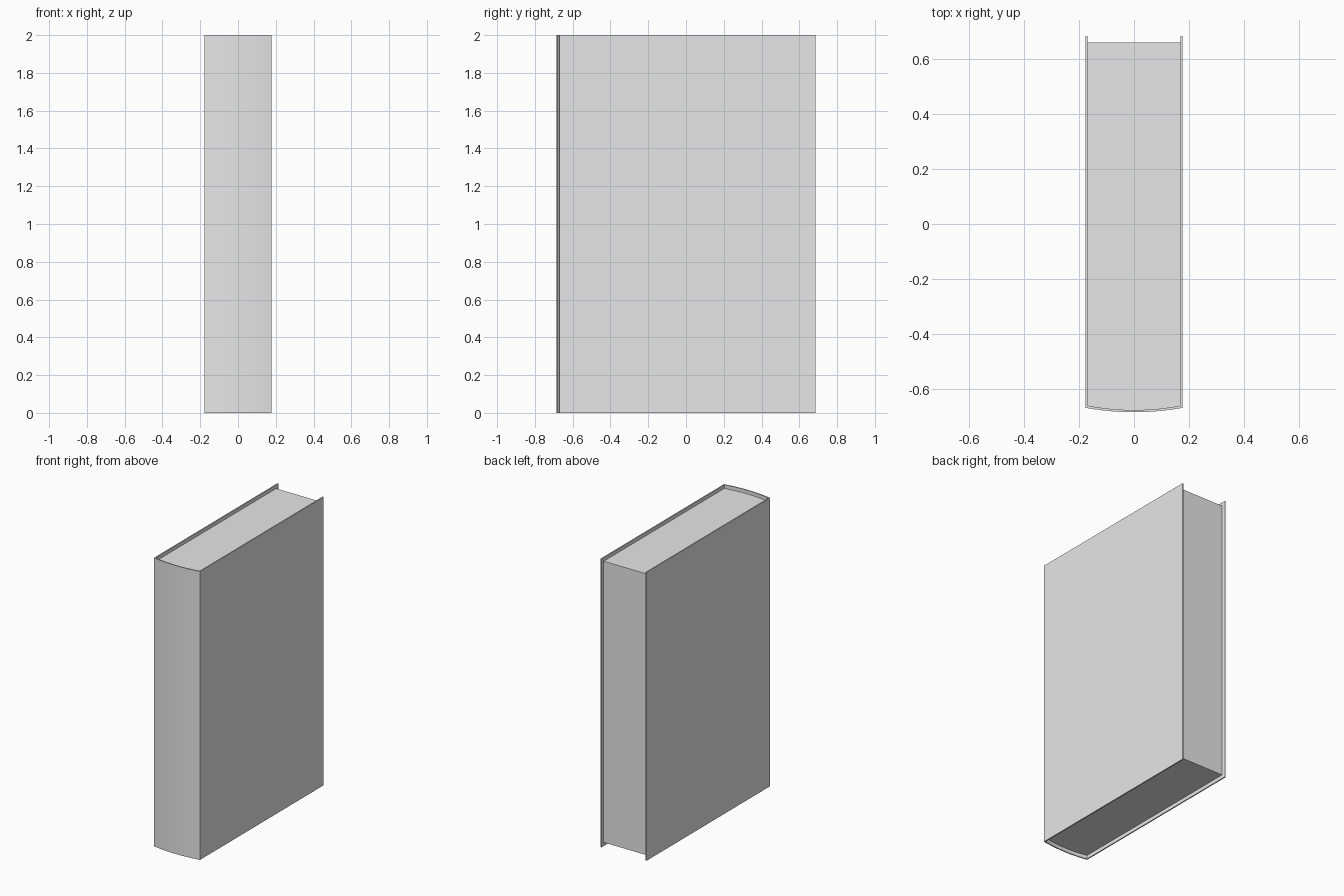
import bpy
import bmesh

cube = bpy.data.objects.get("Cube")
if cube:
    bpy.data.objects.remove(cube, do_unlink=True)

HEIGHT, HALF_W, BOARD = 2.0, 0.177, 0.008
FRONT, BACK, BULGE = -0.685, 0.685, 0.016
INSET = 0.025          # how far the pages sit inside the cover edges
SEGMENTS = 12          # facets across the rounded spine

grey = bpy.data.materials.new("plain grey")
grey.use_nodes = True
colour = (0.8, 0.8, 0.8, 1.0)
grey.diffuse_color = colour
grey.node_tree.nodes["Principled BSDF"].inputs["Base Color"].default_value = colour


def u_profile(half_w, front, back):
    """U-shaped outline: back edge, shallow spine curve, back edge."""
    curve = []
    for i in range(SEGMENTS + 1):
        t = 2 * i / SEGMENTS - 1
        curve.append((half_w * t, front + BULGE * t * t))
    return [(-half_w, back)] + curve + [(half_w, back)]


def extrude_profile(name, build, z0, z1):
    """Fill a flat profile at z0 and extrude it up to z1."""
    bm = bmesh.new()
    faces = build(bm, z0)
    result = bmesh.ops.extrude_face_region(bm, geom=faces, use_keep_orig=True)
    top = [v for v in result["geom"] if isinstance(v, bmesh.types.BMVert)]
    bmesh.ops.translate(bm, verts=top, vec=(0, 0, z1 - z0))
    bmesh.ops.recalc_face_normals(bm, faces=bm.faces)
    mesh = bpy.data.meshes.new(name)
    bm.to_mesh(mesh)
    bm.free()
    mesh.materials.append(grey)
    obj = bpy.data.objects.new(name, mesh)
    bpy.context.collection.objects.link(obj)
    return obj


inner = u_profile(HALF_W - BOARD, FRONT + BOARD, BACK)
outer = u_profile(HALF_W, FRONT, BACK)


def cover_section(bm, z):
    a = [bm.verts.new((x, y, z)) for x, y in outer]
    b = [bm.verts.new((x, y, z)) for x, y in inner]
    return [bm.faces.new((a[i], a[i + 1], b[i + 1], b[i]))
            for i in range(len(a) - 1)]


def page_section(bm, z):
    pts = u_profile(HALF_W - BOARD, FRONT + BOARD, BACK - INSET)
    return [bm.faces.new([bm.verts.new((x, y, z)) for x, y in pts])]


# Wrapped cover: two boards and the rounded spine
extrude_profile("cover", cover_section, 0, HEIGHT)
# Page block, recessed at top, bottom and fore edge
extrude_profile("pages", page_section, INSET, HEIGHT - INSET)
